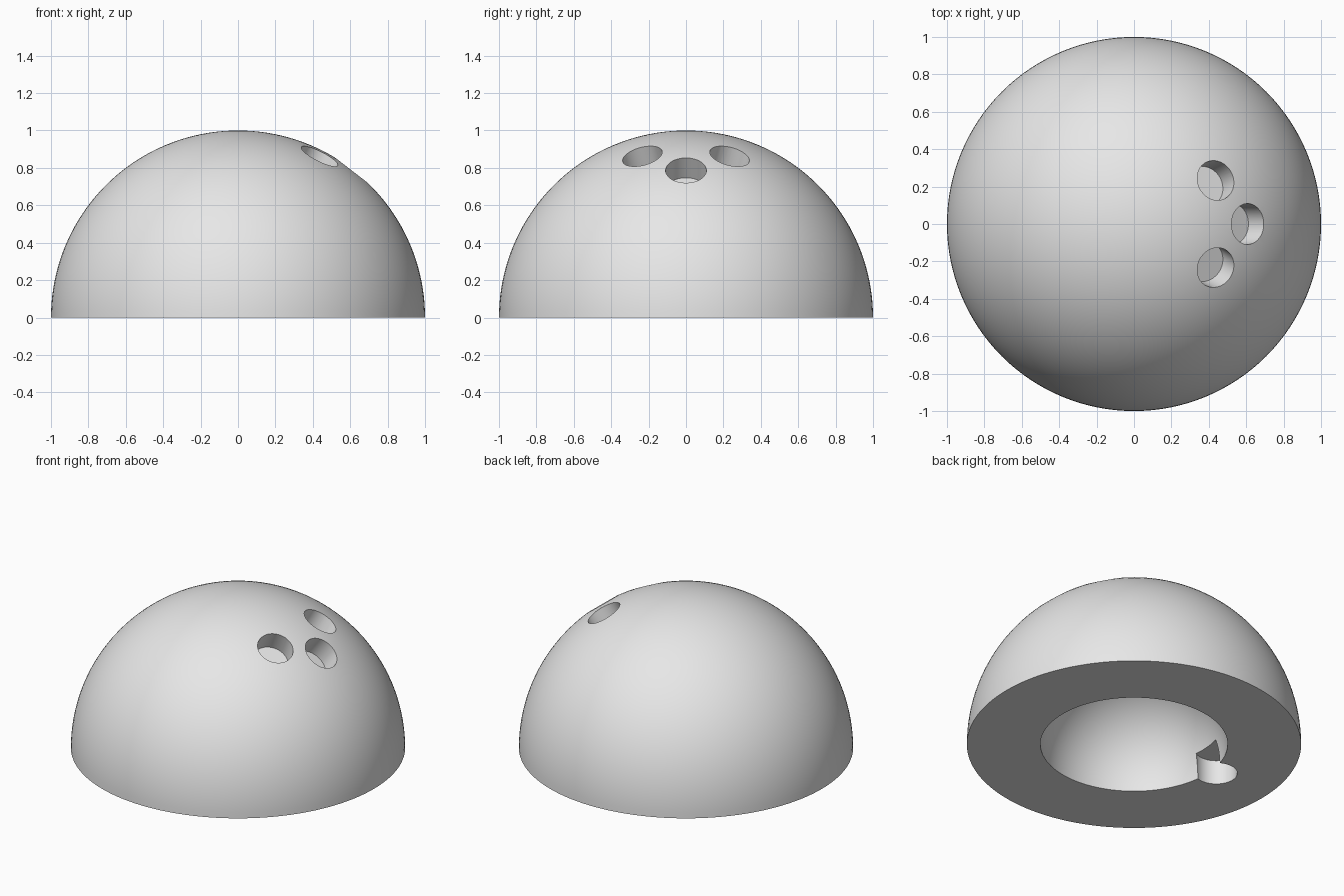
import bpy, bmesh, math
from mathutils import Vector, Matrix

if "Cube" in bpy.data.objects:
    bpy.data.objects.remove(bpy.data.objects["Cube"])

OUTER, INNER = 1.0, 0.56
HOLE_R, HOLE_FLOOR = 0.109, 0.86

grey = bpy.data.materials.new("light grey")
grey.diffuse_color = (0.8, 0.8, 0.8, 1)
grey.use_nodes = True
grey.node_tree.nodes["Principled BSDF"].inputs["Base Color"].default_value = grey.diffuse_color


def add_object(name, bm):
    mesh = bpy.data.meshes.new(name)
    bm.to_mesh(mesh)
    bm.free()
    mesh.materials.append(grey)
    obj = bpy.data.objects.new(name, mesh)
    bpy.context.collection.objects.link(obj)
    return obj


def cylinder(name, start, end, radius):
    """Closed cylinder running between two points."""
    start, end = Vector(start), Vector(end)
    axis = end - start
    turn = axis.to_track_quat('Z', 'Y').to_matrix().to_4x4()
    bm = bmesh.new()
    bmesh.ops.create_cone(bm, cap_ends=True, segments=64, radius1=radius,
                          radius2=radius, depth=axis.length,
                          matrix=Matrix.Translation((start + end) / 2) @ turn)
    return add_object(name, bm)


# Hollow half ball: revolve a quarter-ring section around z
def arc(radius, steps):
    return [(radius * math.sin(i / steps * math.pi / 2), 0,
             radius * math.cos(i / steps * math.pi / 2)) for i in range(steps + 1)]


bm = bmesh.new()
verts = [bm.verts.new(p) for p in arc(OUTER, 40) + arc(INNER, 30)[::-1]]
edges = [bm.edges.new(pair) for pair in zip(verts, verts[1:])]
bmesh.ops.spin(bm, geom=verts + edges, cent=(0, 0, 0), axis=(0, 0, 1),
               angle=2 * math.pi, steps=128, use_duplicate=False)
bmesh.ops.remove_doubles(bm, verts=bm.verts, dist=1e-5)
bmesh.ops.recalc_face_normals(bm, faces=bm.faces)
ball = add_object("half_ball_shell", bm)

# Three finger holes pointing at the ball centre
cutters = []
for direction in [(0.61, 0, 0.79), (0.438, 0.234, 0.866), (0.438, -0.234, 0.866)]:
    d = Vector(direction).normalized()
    cutters.append(cylinder("finger_hole_cutter", d * HOLE_FLOOR, d * 1.2, HOLE_R))

# Round notch in the flat underside, breaking into the cavity
cutters.append(cylinder("notch_cutter", (-0.60, 0.05, -0.2), (-0.60, 0.05, 0.16), 0.126))

bpy.context.view_layer.objects.active = ball
for cutter in cutters:
    cutter.hide_render = True
    mod = ball.modifiers.new("cut", 'BOOLEAN')
    mod.operation, mod.solver, mod.object = 'DIFFERENCE', 'EXACT', cutter
    bpy.ops.object.modifier_apply(modifier=mod.name)
for cutter in cutters:
    bpy.data.objects.remove(cutter)

# Smooth surfaces with crisp rims
bpy.ops.object.select_all(action='DESELECT')
ball.select_set(True)
bpy.ops.object.shade_smooth_by_angle(angle=math.radians(30))
